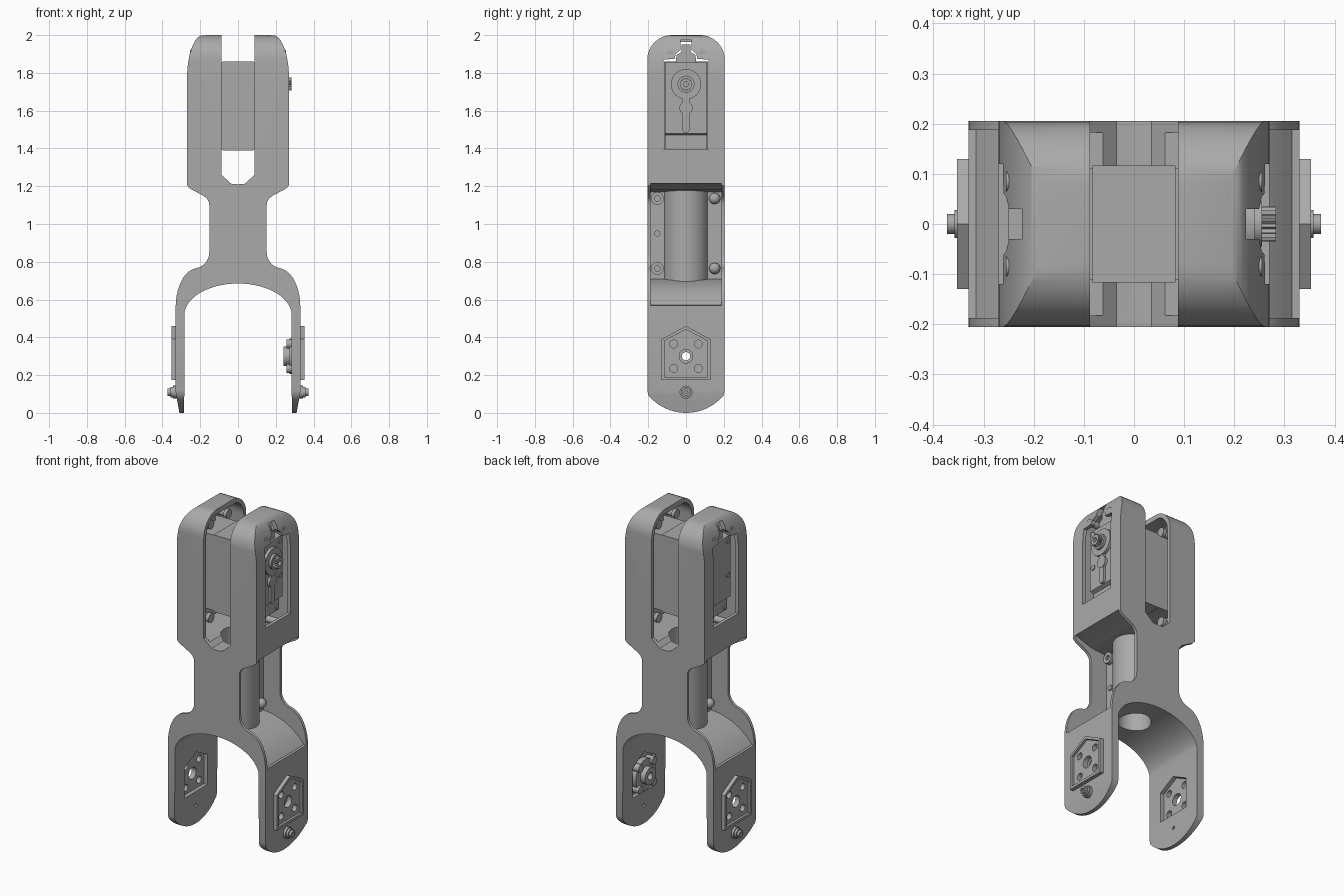
import bpy, math
from mathutils import Matrix

if "Cube" in bpy.data.objects:
    bpy.data.objects.remove(bpy.data.objects["Cube"])

grey = bpy.data.materials.new("machine_grey")
grey.use_nodes = True
GREY = (0.4, 0.4, 0.4, 1)
grey.diffuse_color = GREY
grey.node_tree.nodes["Principled BSDF"].inputs["Base Color"].default_value = GREY


def finish(ob, angle=32):
    bpy.ops.object.select_all(action='DESELECT')
    ob.select_set(True)
    bpy.context.view_layer.objects.active = ob
    bpy.ops.object.shade_smooth_by_angle(angle=math.radians(angle))
    return ob


def prism(name, points, lo, hi, axis='Y'):
    """Extrude an outline along Y (points are x, z) or X (points are y, z)."""
    place = (lambda p, d: (p[0], d, p[1])) if axis == 'Y' else (lambda p, d: (d, p[0], p[1]))
    n = len(points)
    verts = [place(p, d) for d in (lo, hi) for p in points]
    faces = [list(range(n)), list(range(2 * n - 1, n - 1, -1))]
    faces += [[i, i + n, (i + 1) % n + n, (i + 1) % n] for i in range(n)]
    mesh = bpy.data.meshes.new(name)
    mesh.from_pydata(verts, [], faces)
    ob = bpy.data.objects.new(name, mesh)
    bpy.context.collection.objects.link(ob)
    mesh.materials.append(grey)
    bpy.ops.object.select_all(action='DESELECT')
    ob.select_set(True)
    bpy.context.view_layer.objects.active = ob
    bpy.ops.object.mode_set(mode='EDIT')
    bpy.ops.mesh.select_all(action='SELECT')
    bpy.ops.mesh.normals_make_consistent(inside=False)
    bpy.ops.object.mode_set(mode='OBJECT')
    return ob


def box(name, x0, x1, y0, y1, z0, z1):
    return prism(name, [(x0, z0), (x1, z0), (x1, z1), (x0, z1)], y0, y1)


def circle(r, y=0, z=0, n=32):
    return [(y + r * math.cos(2 * math.pi * i / n), z + r * math.sin(2 * math.pi * i / n))
            for i in range(n)]


def rod(name, r, x0, x1, y, z, n=24):
    return prism(name, circle(r, y, z, n), min(x0, x1), max(x0, x1), 'X')


def column(name, r, z0, z1):
    ob = prism(name, circle(r, n=48), z0, z1)
    ob.data.transform(Matrix(((1, 0, 0, 0), (0, 0, 1, 0), (0, 1, 0, 0), (0, 0, 0, 1))))
    ob.data.flip_normals()
    return ob


def combine(target, other, op='DIFFERENCE'):
    mod = target.modifiers.new(op, 'BOOLEAN')
    mod.object, mod.operation, mod.solver = other, op, 'EXACT'
    bpy.context.view_layer.objects.active = target
    bpy.ops.object.modifier_apply(modifier=mod.name)
    bpy.data.objects.remove(other)


def arc(cx, cz, rx, rz, a0, a1, n=10):
    return [(cx + rx * math.cos(math.radians(a0 + (a1 - a0) * i / n)),
             cz + rz * math.sin(math.radians(a0 + (a1 - a0) * i / n))) for i in range(n + 1)]


def mirrored(half):
    """Close a right-hand outline with its reflection."""
    return half + [(-x, z) for x, z in reversed(half) if abs(x) > 1e-6]


# Body: front outline crossed with side outline
arch = arc(0, 0.515, 0.285, 0.17, 90, 8, 14)
hip = arc(0.215, 0.56, 0.115, 0.205, 0, 82, 10)
waist_low = arc(0.235, 0.85, 0.083, 0.085, 262, 180, 6)
waist_high = arc(0.225, 1.1, 0.073, 0.06, 180, 125, 5)
tower_top = arc(0.185, 1.77, 0.085, 0.23, 0, 85, 10)
front = (arch + [(0.285, 0), (0.31, 0), (0.33, 0.11)] + hip + waist_low + waist_high
         + [(0.255, 1.188), (0.27, 1.205)] + tower_top
         + [(0.088, 2), (0.088, 1.26), (0.035, 1.213), (0, 1.21)])
body = prism("body_frame", mirrored(front), -0.3, 0.3)
side = arc(0, 0.26, 0.26, 0.26, -90, -40, 10) + [(0.205, 0.12)] + arc(0.075, 1.87, 0.13, 0.13, 0, 90, 10)
combine(body, prism("side_outline", mirrored(side), -0.5, 0.5, 'X'), 'INTERSECT')

# Waist recesses around a central tube
for s in (-1, 1):
    curve = [(0.04, 0.708), (0.1, 0.702), (0.17, 0.68), (0.23, 0.65), (0.285, 0.605), (0.315, 0.57)]
    outline = curve + [(0.45, 0.56), (0.45, 1.22), (0.255, 1.215), (0.15, 1.18), (0.04, 1.17)]
    recess = prism("recess", [(s * x, z) for x, z in outline], -0.187, 0.187)
    combine(recess, column("tube_core", 0.12, 0.3, 1.6))
    combine(body, recess)
combine(body, column("tube_bore", 0.095, 0.5, 1.4))

# Hollow towers with inner openings and outer windows
inner = [(0, 1.237), (0.25, 1.237)] + arc(0.17, 1.76, 0.08, 0.21, 0, 85, 8) + [(0, 1.97)]
cavity = prism("cavity", mirrored(inner[1:-1]), -0.25, 0.25)
hollow = [(0.182, 1.23)] + arc(0.072, 1.865, 0.11, 0.11, 0, 90, 8)
combine(cavity, prism("cavity_side", mirrored(hollow), -0.4, 0.4, 'X'), 'INTERSECT')
combine(body, cavity)
window = mirrored([(0.12, 1.385), (0.12, 1.87), (0.06, 1.875), (0.055, 1.9), (0.03, 1.92), (0.03, 1.975)])
for s in (-1, 1):
    combine(body, prism("window", window, *sorted((s * 0.19, s * 0.4)), 'X'))


# Pentagon mounts on the lower arms
def pentagon(g):
    return mirrored([(0.13 - g, 0.175 + g), (0.13 - g, 0.39 - g * 0.5), (0, 0.46 - g * 1.15)])


for s in (-1, 1):
    def span(a, b):
        return sorted((s * a, s * b))
    combine(body, prism("mount", pentagon(0), *span(0.31, 0.353), 'X'), 'UNION')
    combine(body, prism("outer_pocket", pentagon(0.016), *span(0.338, 0.4), 'X'))
    combine(body, prism("inner_pocket", pentagon(0.02), *span(0.25, 0.308), 'X'))
    holes = [(0.036, 0, 0.3)] + [(0.021, y, z) for y in (-0.065, 0.065) for z in (0.235, 0.365)]
    for r, y, z in holes:
        combine(body, rod("hole", r, s * 0.2, s * 0.45, y, z))
    combine(body, rod("pin_hole", 0.01, s * 0.2, s * 0.32, 0, 0.11))
finish(body)

# Actuator case between the towers
finish(box("actuator_middle", -0.083, 0.083, -0.117, 0.117, 1.39, 1.86))
for s, tag in ((1, "left"), (-1, "right")):
    case = [(0.08, 1.395), (0.2, 1.395), (0.2, 1.47), (0.222, 1.48), (0.222, 1.855), (0.08, 1.855)]
    finish(prism(tag + "_actuator_case", [(s * x, z) for x, z in case], -0.112, 0.112))
    tab = mirrored([(0.055, 1.85), (0.05, 1.895), (0.025, 1.91), (0.025, 1.95)])
    finish(prism(tag + "_actuator_tab", tab, *sorted((s * 0.19, s * 0.21)), 'X'))
    for y in (-0.085, 0.085):
        for z in (1.42, 1.62, 1.83):
            x = 0.2 if z < 1.5 else 0.222
            finish(rod(tag + "_case_screw", 0.016, s * (x - 0.01), s * (x + 0.006), y, z, 12))
        # Mounting bosses inside the tower
        for z in (1.33, 1.9):
            finish(rod(tag + "_mount_boss", 0.02, s * 0.13, s * 0.255, y, z, 16))
            finish(rod(tag + "_boss_screw", 0.028, s * 0.12, s * 0.14, y, z, 16))

# Output shaft with splines and the cable cover below it
finish(rod("output_disc", 0.08, 0.21, 0.24, 0, 1.74, 40))
finish(rod("output_collar", 0.045, 0.23, 0.255, 0, 1.74, 32))
teeth = []
for i in range(36):
    a, r = math.tau * i / 36, (0.035, 0.029)[i % 2]
    teeth.append((r * math.cos(a), 1.74 + r * math.sin(a)))
spline = prism("output_spline", teeth, 0.24, 0.283, 'X')
combine(spline, rod("spline_hole", 0.014, 0.26, 0.3, 0, 1.74, 16))
finish(spline)
finish(box("face_rib", 0.215, 0.236, -0.018, 0.018, 1.5, 1.7))
finish(rod("rib_knob", 0.035, 0.215, 0.238, 0, 1.615))
finish(rod("rib_end", 0.018, 0.215, 0.236, 0, 1.5))

# Waist bolts: socket heads on the front, domed ends on the back
for s, tag in ((1, "left"), (-1, "right")):
    for z in (0.765, 1.135):
        head = rod(tag + "_waist_bolt", 0.034, s * 0.035, s * 0.065, -s * 0.152, z)
        combine(head, rod("socket", 0.016, s * 0.05, s * 0.09, -s * 0.152, z, 6))
        finish(head)
        bpy.ops.mesh.primitive_uv_sphere_add(segments=20, ring_count=10, radius=0.03,
                                             location=(s * 0.05, s * 0.152, z))
        dome = bpy.context.object
        dome.name = tag + "_waist_dome"
        dome.data.materials.append(grey)
        finish(dome, 60)
    finish(rod(tag + "_waist_pin", 0.016, s * 0.03, s * 0.05, -s * 0.152, 0.95, 16))

    # Stop screws near the arm tips
    finish(rod(tag + "_stop_washer", 0.034, s * 0.315, s * 0.345, 0, 0.11))
    finish(rod(tag + "_stop_collar", 0.028, s * 0.34, s * 0.358, 0, 0.11))
    tip = rod(tag + "_stop_screw", 0.02, s * 0.35, s * 0.373, 0, 0.11)
    combine(tip, rod("socket", 0.01, s * 0.362, s * 0.39, 0, 0.11, 6))
    finish(tip)

# Round horn on the inner face of the left arm
horn = rod("drive_horn", 0.095, 0.272, 0.306, 0, 0.3, 40)
hub = rod("horn_hub", 0.052, 0.24, 0.28, 0, 0.3, 32)
combine(horn, hub, 'UNION')
combine(horn, rod("horn_bore", 0.022, 0.2, 0.4, 0, 0.3))
finish(horn)
for y in (-0.065, 0.065):
    for z in (0.235, 0.365):
        finish(rod("horn_screw", 0.024, 0.258, 0.312, y, z, 16))
